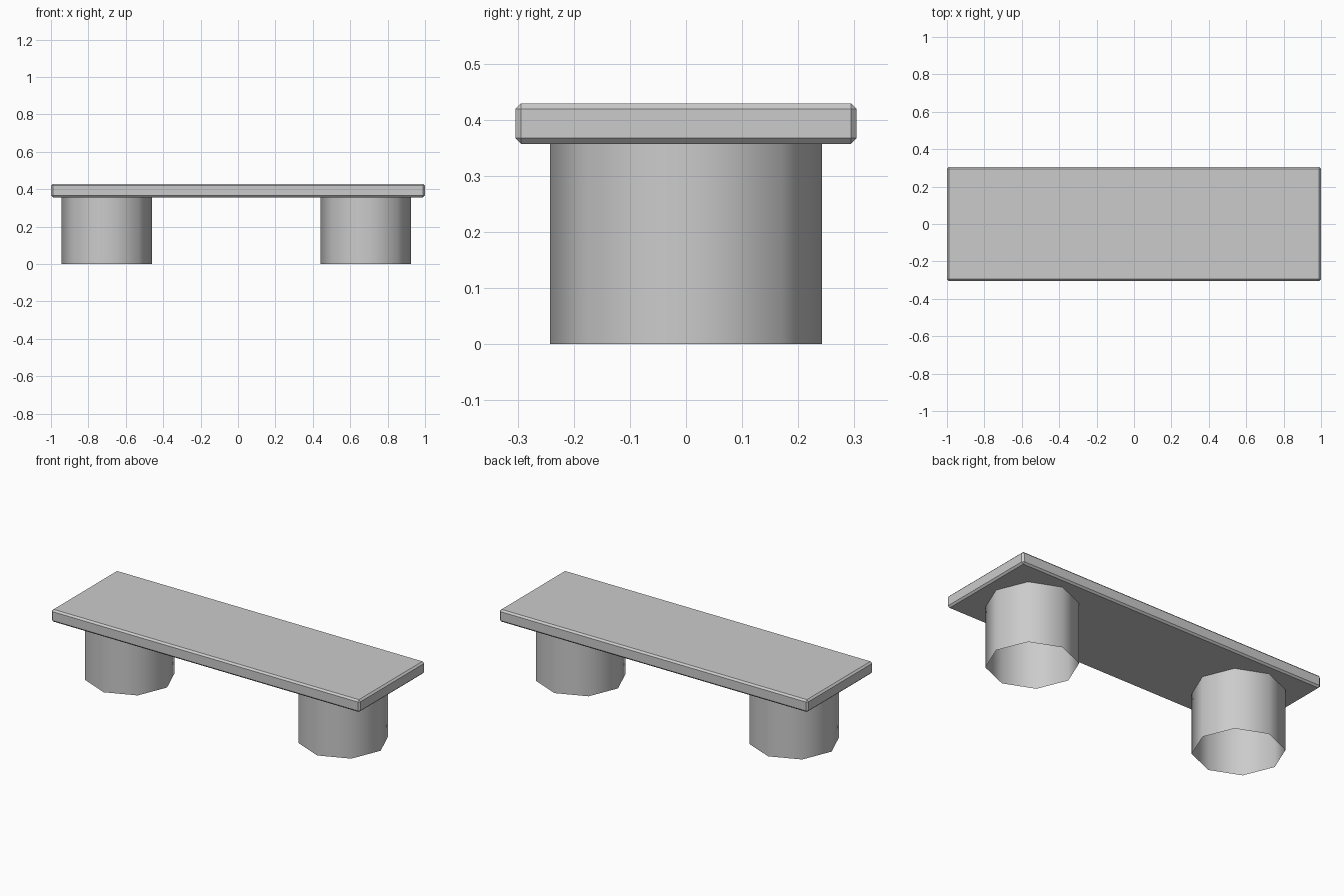
import bpy
import bmesh

if "Cube" in bpy.data.objects:
    bpy.data.objects.remove(bpy.data.objects["Cube"])

LEG_RADIUS = 0.242
SEAT_BOTTOM, SEAT_TOP = 0.357, 0.429


def new_object(name, bm):
    mesh = bpy.data.meshes.new(name)
    bm.to_mesh(mesh)
    bm.free()
    obj = bpy.data.objects.new(name, mesh)
    bpy.context.collection.objects.link(obj)
    return obj


# Seat slab with a single-segment chamfer on every edge
bm = bmesh.new()
bmesh.ops.create_cube(bm, size=1)
bmesh.ops.scale(bm, vec=(2.0, 0.608, SEAT_TOP - SEAT_BOTTOM), verts=bm.verts)
bmesh.ops.translate(bm, vec=(0, 0, (SEAT_TOP + SEAT_BOTTOM) / 2), verts=bm.verts)
seat = new_object("seat", bm)
bevel = seat.modifiers.new("chamfer", 'BEVEL')
bevel.width = 0.01
bevel.segments = 1


# Open eight-sided tube legs, smooth shaded, slightly off-centre
def add_leg(name, x):
    bm = bmesh.new()
    bmesh.ops.create_cone(bm, cap_ends=False, segments=8, radius1=LEG_RADIUS,
                          radius2=LEG_RADIUS, depth=SEAT_BOTTOM)
    bmesh.ops.translate(bm, vec=(x, 0, SEAT_BOTTOM / 2), verts=bm.verts)
    bmesh.ops.recalc_face_normals(bm, faces=bm.faces)
    for face in bm.faces:
        face.smooth = True
    return new_object(name, bm)


for name, x in (("left_leg", -0.702), ("right_leg", 0.683)):
    add_leg(name, x)
